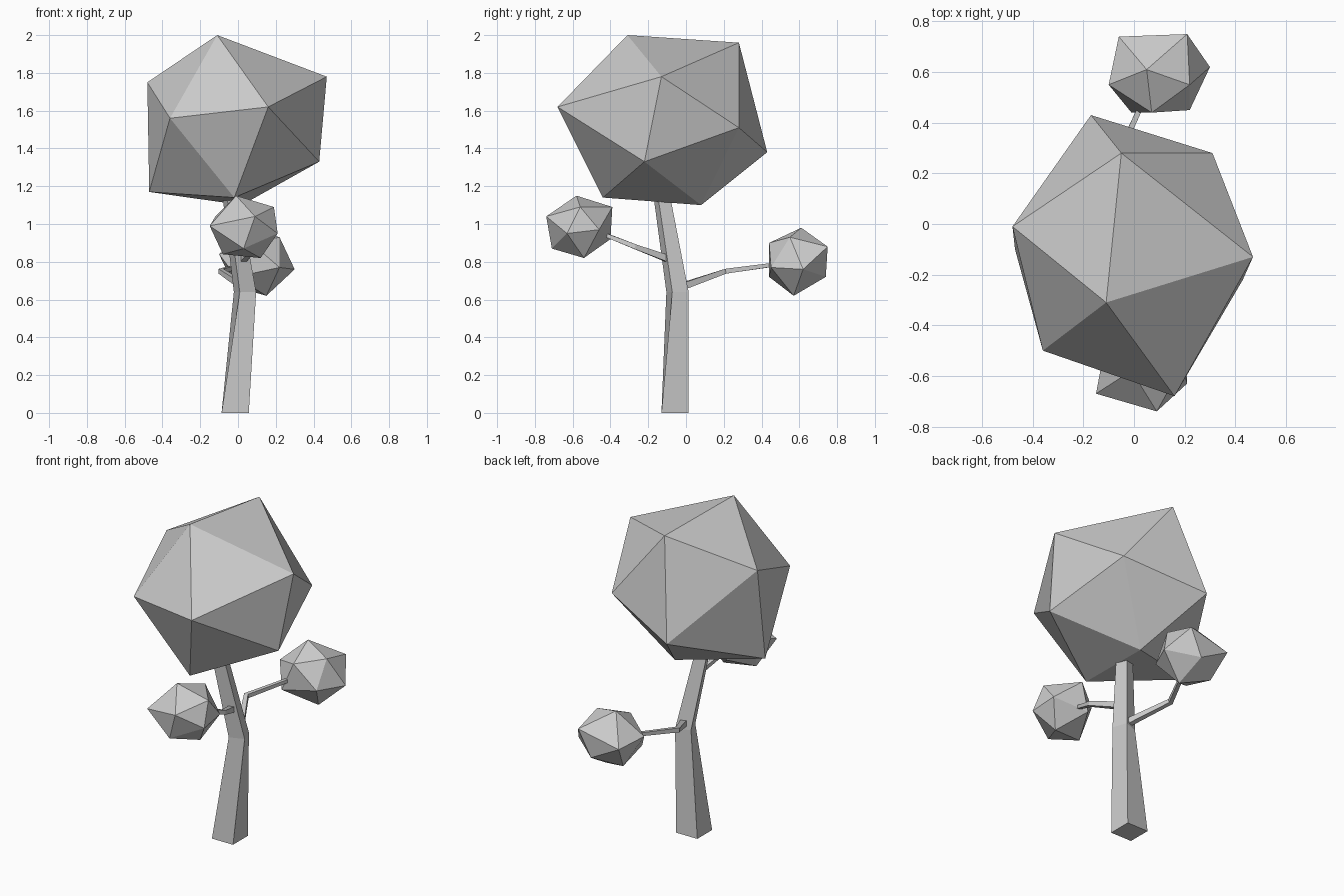
import bpy, bmesh
from math import radians
from mathutils import Vector, Matrix

cube = bpy.data.objects.get("Cube")
if cube:
    bpy.data.objects.remove(cube, do_unlink=True)

grey = bpy.data.materials.new("plain_grey")
grey.use_nodes = True
grey.diffuse_color = (0.6, 0.6, 0.6, 1)
grey.node_tree.nodes["Principled BSDF"].inputs["Base Color"].default_value = (0.6, 0.6, 0.6, 1)


def finish(name, bm):
    bmesh.ops.recalc_face_normals(bm, faces=bm.faces)
    mesh = bpy.data.meshes.new(name)
    bm.to_mesh(mesh)
    bm.free()
    mesh.materials.append(grey)
    bpy.context.collection.objects.link(bpy.data.objects.new(name, mesh))


def faceted_ball(name, corners):
    """Uneven twenty-sided clump of leaves wrapped around its corners."""
    bm = bmesh.new()
    for c in corners:
        bm.verts.new(c)
    bmesh.ops.convex_hull(bm, input=bm.verts)
    finish(name, bm)


def limb(name, stations, upright=False):
    """Square tapering limb; each station is (centre, half width, twist)."""
    bm = bmesh.new()
    points = [Vector(s[0]) for s in stations]
    rings = []
    for i, (_, half, twist) in enumerate(stations):
        along = points[min(i + 1, len(points) - 1)] - points[max(i - 1, 0)]
        turn = Matrix() if upright else along.to_track_quat('Z', 'Y').to_matrix().to_4x4()
        turn = turn @ Matrix.Rotation(radians(twist), 4, 'Z')
        rings.append([bm.verts.new(points[i] + turn @ Vector((x * half, y * half, 0)))
                      for x, y in ((-1, -1), (1, -1), (1, 1), (-1, 1))])
    for low, high in zip(rings, rings[1:]):
        for k in range(4):
            n = (k + 1) % 4
            bm.faces.new((low[k], low[n], high[n], high[k]))
    bm.faces.new(rings[0])
    bm.faces.new(rings[-1])
    finish(name, bm)


# Trunk: leans and twists above a square foot
limb("trunk", [((-.015, -.058, 0), .072, 0),
               ((.037, -.045, .64), .046, 20),
               ((-.04, -.13, 1.16), .034, 20)], upright=True)

# Branches
limb("front_branch", [((.02, -.08, .81), .018, 0),
                      ((.09, -.27, .88), .013, 0),
                      ((.05, -.42, .94), .01, 0)])
limb("back_branch", [((.03, -.02, .67), .018, 0),
                     ((-.09, .21, .75), .013, 0),
                     ((.03, .47, .785), .01, 0)])

# Main crown
faceted_ball("crown", [
    (-.11, -.31, 2.0), (-.05, .28, 1.96), (.47, -.13, 1.78), (.16, -.68, 1.62),
    (-.36, -.5, 1.56), (-.48, -.01, 1.75), (-.17, .43, 1.38), (.31, .28, 1.51),
    (.43, -.22, 1.33), (-.47, -.1, 1.17), (-.02, -.44, 1.14), (.02, .08, 1.1)])

# Small clumps at the branch ends
faceted_ball("front_foliage", [
    (-.01, -.58, 1.15), (.09, -.74, 1.04), (.21, -.63, .95), (.19, -.56, 1.09),
    (-.15, -.67, .99), (.03, -.71, .87), (.12, -.54, .82), (-.08, -.57, .84),
    (0, -.4, .92), (.05, -.39, 1.09), (-.12, -.51, 1.04), (.2, -.46, .97)])
faceted_ball("back_foliage", [
    (.05, .61, .98), (.22, .55, .93), (.07, .44, .9), (-.1, .55, .84),
    (-.06, .74, .82), (.21, .75, .88), (.3, .62, .76), (.22, .45, .77),
    (-.01, .44, .72), (-.02, .64, .67), (.13, .74, .72), (.15, .57, .62)])
